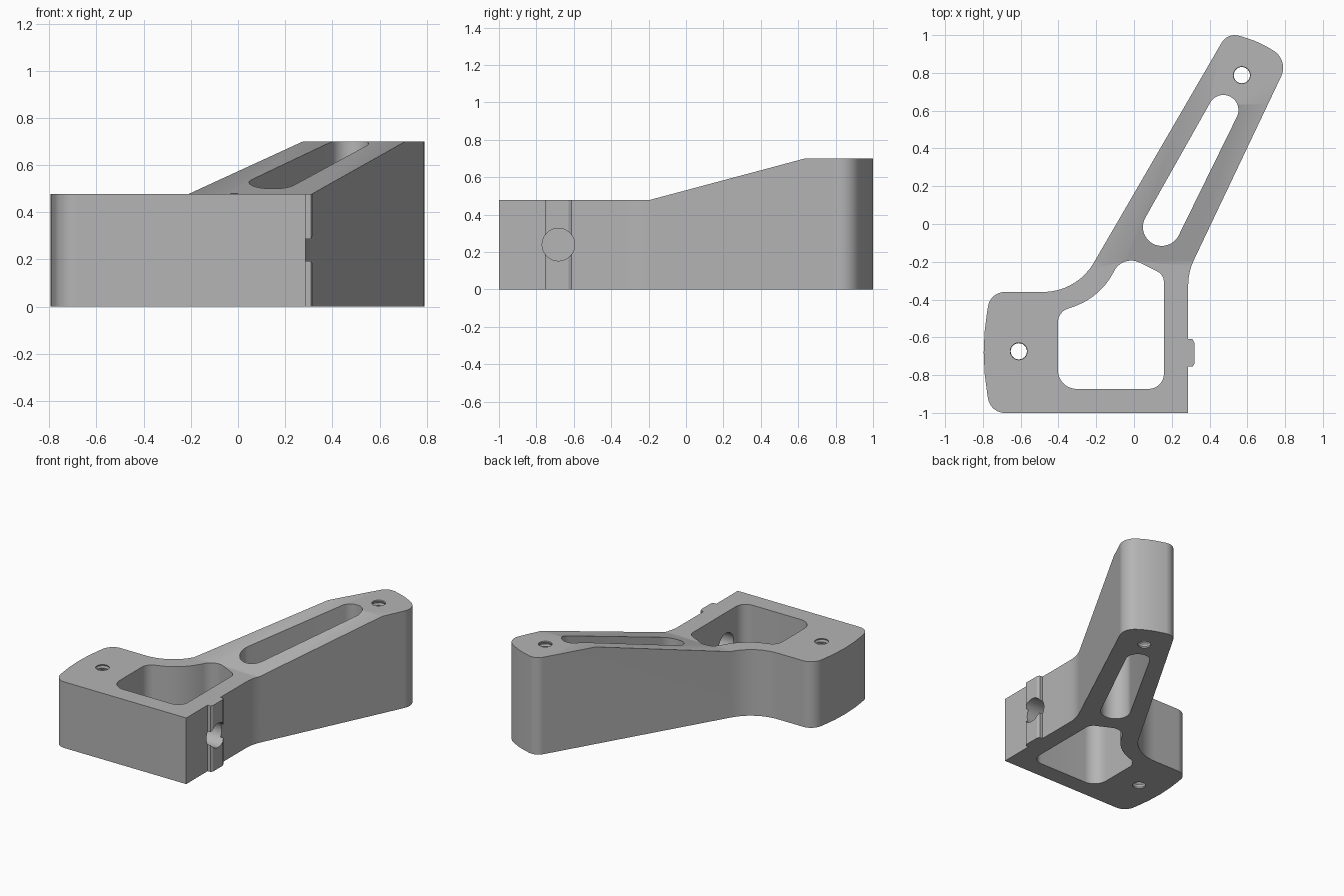
import bpy, bmesh
from math import cos, sin, pi, tan, acos, atan2, radians
from mathutils import Matrix, Vector

if "Cube" in bpy.data.objects:
    bpy.data.objects.remove(bpy.data.objects["Cube"], do_unlink=True)

grey = bpy.data.materials.new("plain_grey")
grey.use_nodes = True
colour = (0.46, 0.46, 0.46, 1)
grey.diffuse_color = colour
grey.node_tree.nodes["Principled BSDF"].inputs["Base Color"].default_value = colour

# Maps a (y, z) profile so that it extrudes along x
ALONG_X = Matrix(((0, 0, 1, 0), (1, 0, 0, 0), (0, 1, 0, 0), (0, 0, 0, 1)))


def arc(cx, cy, r, a, b, n):
    return [(cx + r * cos(a + (b - a) * i / n), cy + r * sin(a + (b - a) * i / n))
            for i in range(n + 1)]


def rounded(corners):
    """Polygon of (x, y, radius) corners with each corner filleted."""
    out = []
    for i, (x, y, r) in enumerate(corners):
        p = Vector((x, y))
        if r == 0:
            out.append((x, y))
            continue
        u = (Vector(corners[i - 1][:2]) - p).normalized()
        v = (Vector(corners[(i + 1) % len(corners)][:2]) - p).normalized()
        half = acos(max(-1, min(1, u.dot(v)))) / 2
        c = p + (u + v).normalized() * (r / sin(half))
        s, e = p + u * (r / tan(half)) - c, p + v * (r / tan(half)) - c
        a = atan2(s.y, s.x)
        turn = (atan2(e.y, e.x) - a + pi) % (2 * pi) - pi
        out += arc(c.x, c.y, r, a, a + turn, max(4, int(abs(turn) / radians(6))))
    return out


def make(name, bm):
    bmesh.ops.recalc_face_normals(bm, faces=bm.faces)
    mesh = bpy.data.meshes.new(name)
    bm.to_mesh(mesh)
    bm.free()
    mesh.materials.append(grey)
    ob = bpy.data.objects.new(name, mesh)
    bpy.context.collection.objects.link(ob)
    return ob


def loft(name, rings, matrix=Matrix()):
    """Skin a stack of rings, each a (points, height) pair, and cap the ends."""
    bm = bmesh.new()
    loops = [[bm.verts.new(matrix @ Vector((x, y, h))) for x, y in pts] for pts, h in rings]
    for lo, hi in zip(loops, loops[1:]):
        for i in range(len(lo)):
            bm.faces.new((lo[i - 1], lo[i], hi[i], hi[i - 1]))
    bm.faces.new(loops[0][::-1])
    bm.faces.new(loops[-1])
    return make(name, bm)


def prism(name, pts, lo, hi, matrix=Matrix()):
    return loft(name, [(pts, lo), (pts, hi)], matrix)


def combine(target, tool, operation):
    mod = target.modifiers.new(tool.name, 'BOOLEAN')
    mod.operation, mod.object, mod.solver = operation, tool, 'EXACT'
    bpy.context.view_layer.objects.active = target
    bpy.ops.object.modifier_apply(modifier=mod.name)
    bpy.data.objects.remove(tool, do_unlink=True)


LOW, HIGH = 0.477, 0.70

# Main body outline: square foot, curved side pad and slanted arm
bracket = prism("bracket_body", rounded([
    (0.287, -1, 0), (0.287, -0.254, 0.3),
    (0.819, 0.865, 0.105), (0.67, 0.962, 0.55), (0.496, 1.015, 0.08),
    (-0.303, -0.36, 0.31), (-0.76, -0.36, 0.09),
    (-0.814, -0.68, 1.3), (-0.76, -1, 0.09)]), 0, HIGH)

# Low foot and ramp up to the raised arm end
combine(bracket, prism("ramp_cutter", [
    (-1.2, LOW), (-0.2, LOW), (0.635, HIGH), (0.635, 1), (-1.2, 1)],
    -1.2, 1.2, ALONG_X), 'DIFFERENCE')

# Vertical locating key on the flat side
combine(bracket, prism("side_key", [
    (0.22, -0.755), (0.31, -0.755), (0.319, -0.742),
    (0.319, -0.628), (0.31, -0.61), (0.22, -0.61)], 0, LOW), 'UNION')

# Large pocket through the foot
combine(bracket, prism("foot_pocket", rounded([
    (-0.403, -0.873, 0.1), (0.158, -0.873, 0.08), (0.158, -0.269, 0.06),
    (-0.059, -0.16, 0.1), (-0.183, -0.401, 0.375), (-0.403, -0.462, 0.08)]),
    -0.1, 1), 'DIFFERENCE')

# Tapered slot through the arm, the hull of two circles
x1, y1, r1, x2, y2, r2 = 0.147, -0.016, 0.1, 0.473, 0.603, 0.08
d = Vector((x2 - x1, y2 - y1))
axis, spread = atan2(d.y, d.x), acos((r1 - r2) / d.length)
slot = arc(x2, y2, r2, axis - spread, axis + spread, 24)
slot += arc(x1, y1, r1, axis + spread, axis - spread + 2 * pi, 24)
combine(bracket, prism("arm_slot", slot, -0.1, 1), 'DIFFERENCE')

# Threaded screw holes, ribbed by alternating ring radii
for name, x, y in (("arm_screw_hole", 0.571, 0.788), ("pad_screw_hole", -0.61, -0.674)):
    rings = [(arc(x, y, 0.043 + 0.006 * (k % 2), 0, 2 * pi, 24)[:-1], -0.031 + k * 0.0151)
             for k in range(52)]
    combine(bracket, loft(name, rings), 'DIFFERENCE')

# Round bore through the key and side wall
combine(bracket, prism("side_bore", arc(-0.682, 0.24, 0.087, 0, 2 * pi, 48)[:-1],
                       0, 0.5, ALONG_X), 'DIFFERENCE')

# Smooth curved walls, crisp rims
for ob in bpy.context.selected_objects:
    ob.select_set(False)
bracket.select_set(True)
bpy.context.view_layer.objects.active = bracket
bpy.ops.object.shade_smooth_by_angle(angle=radians(25))
